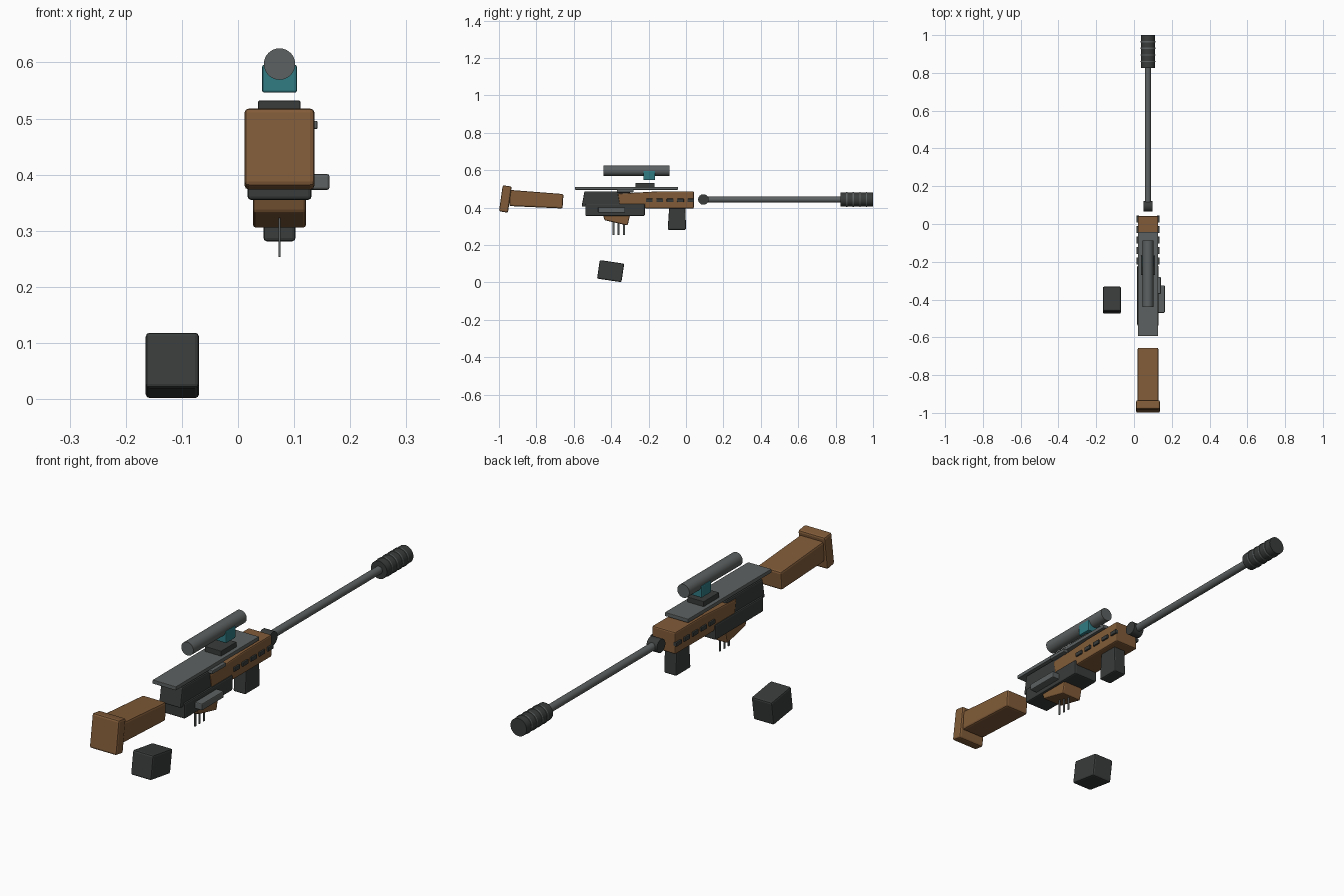
import bpy, bmesh, math
from mathutils import Matrix

if "Cube" in bpy.data.objects:
    bpy.data.objects.remove(bpy.data.objects["Cube"])

CX = 0.074   # centre line of the rifle


def material(name, rgb):
    m = bpy.data.materials.new(name)
    m.diffuse_color = (*rgb, 1)
    m.use_nodes = True
    m.node_tree.nodes["Principled BSDF"].inputs["Base Color"].default_value = m.diffuse_color
    return m


WOOD = material("wood", (0.22, 0.105, 0.04))
DARK = material("dark_metal", (0.04, 0.045, 0.043))
STEEL = material("steel", (0.11, 0.12, 0.12))
TEAL = material("teal", (0.03, 0.2, 0.23))


def finish(name, bm, mat, bevel=0):
    bmesh.ops.recalc_face_normals(bm, faces=bm.faces)
    me = bpy.data.meshes.new(name)
    bm.to_mesh(me)
    bm.free()
    me.materials.append(mat)
    ob = bpy.data.objects.new(name, me)
    bpy.context.collection.objects.link(ob)
    if bevel:
        mod = ob.modifiers.new("bevel", 'BEVEL')
        mod.width, mod.segments, mod.limit_method = bevel, 2, 'ANGLE'
    return ob


def profile(name, pts, width, mat, bevel=0.006, x=CX):
    """Side outline in (y, z), extruded symmetrically across x."""
    bm = bmesh.new()
    f = bm.faces.new([bm.verts.new((x - width / 2, y, z)) for y, z in pts])
    ext = bmesh.ops.extrude_face_region(bm, geom=[f])
    verts = [v for v in ext["geom"] if isinstance(v, bmesh.types.BMVert)]
    bmesh.ops.translate(bm, verts=verts, vec=(width, 0, 0))
    return finish(name, bm, mat, bevel)


def box(name, x0, x1, y0, y1, z0, z1, mat, bevel=0.004):
    pts = [(y0, z0), (y1, z0), (y1, z1), (y0, z1)]
    return profile(name, pts, x1 - x0, mat, bevel, (x0 + x1) / 2)


def tube(name, centre, radius, length, axis, mat, sides=32):
    bm = bmesh.new()
    rot = {'X': Matrix.Rotation(math.pi / 2, 4, 'Y'),
           'Y': Matrix.Rotation(math.pi / 2, 4, 'X'), 'Z': Matrix()}[axis]
    bmesh.ops.create_cone(bm, cap_ends=True, segments=sides, radius1=radius, radius2=radius,
                          depth=length, matrix=Matrix.Translation(centre) @ rot)
    for f in bm.faces:
        f.smooth = len(f.verts) == 4
    for e in bm.edges:
        e.smooth = all(len(f.verts) == 4 for f in e.link_faces)
    return finish(name, bm, mat)


# Shoulder stock and butt pad, slightly tilted
profile("stock", [(-0.945, 0.408), (-0.66, 0.395), (-0.655, 0.472), (-0.94, 0.494)], 0.11, WOOD, 0.008)
profile("butt_pad", [(-1.0, 0.380), (-0.952, 0.372), (-0.932, 0.512), (-0.98, 0.519)], 0.125, WOOD, 0.008)

# Receiver in two steps, with the top plate over it
profile("upper_receiver", [(-0.558, 0.405), (-0.30, 0.405), (-0.30, 0.487), (-0.543, 0.487)], 0.1, DARK)
profile("lower_receiver", [(-0.538, 0.355), (-0.22, 0.355), (-0.22, 0.42), (-0.538, 0.42)], 0.114, DARK)
box("top_plate", 0.02, 0.128, -0.593, -0.043, 0.495, 0.511, STEEL, 0.002)

# Wooden handguard with vent slots on both sides
profile("handguard", [(-0.355, 0.415), (-0.22, 0.415), (-0.22, 0.395), (0.042, 0.395),
                      (0.042, 0.487), (-0.14, 0.487), (-0.365, 0.474)], 0.108, WOOD)
for i in range(5):
    y = -0.196 + i * 0.0555
    for side in (-1, 1):
        xc = CX + side * 0.054
        box(f"vent_slot_{i}_{side}", xc - 0.007, xc + 0.007, y - 0.018, y + 0.018,
            0.43, 0.447, DARK, 0.002)

# Foregrip, trigger housing and its three pins
profile("foregrip", [(-0.098, 0.281), (0.0, 0.281), (-0.003, 0.40), (-0.09, 0.40)], 0.057, DARK)
profile("trigger_housing", [(-0.435, 0.332), (-0.312, 0.304), (-0.298, 0.365), (-0.445, 0.365)], 0.095, WOOD)
for i, y in enumerate((-0.388, -0.36, -0.331)):
    box(f"trigger_pin_{i}", CX - 0.002, CX + 0.002, y - 0.005, y + 0.005, 0.253, 0.335, STEEL, 0.001)

# Bolt handle block and small ejection cover on the right side
box("bolt_block", 0.125, 0.163, -0.47, -0.325, 0.373, 0.401, STEEL)
box("ejection_cover", 0.118, 0.142, -0.37, -0.28, 0.481, 0.496, STEEL, 0.003)

# Barrel, pivot and ringed muzzle
BZ = 0.443
tube("barrel_pivot", (CX, 0.093, BZ), 0.028, 0.048, 'X', DARK)
tube("barrel", (CX, 0.47, BZ), 0.016, 0.76, 'Y', STEEL)
tube("muzzle", (CX, 0.9125, BZ), 0.037, 0.175, 'Y', DARK)
for i in range(4):
    tube(f"muzzle_ring_{i}", (CX, 0.86 + i * 0.035, BZ), 0.039, 0.007, 'Y', STEEL)

# Scope, mount and base
tube("scope", (CX, -0.264, 0.597), 0.028, 0.352, 'Y', STEEL)
box("scope_mount", 0.043, 0.105, -0.228, -0.165, 0.546, 0.596, TEAL)
box("scope_base", 0.036, 0.111, -0.27, -0.168, 0.508, 0.532, DARK, 0.002)

# Detached magazine, tipped forward
a = math.radians(-8.5)
mag = [(-0.403 + u * math.cos(a) - v * math.sin(a), 0.06 + u * math.sin(a) + v * math.cos(a))
       for u, v in ((-0.066, -0.05), (0.066, -0.05), (0.066, 0.05), (-0.066, 0.05))]
profile("magazine", mag, 0.095, DARK, 0.007, -0.117)
